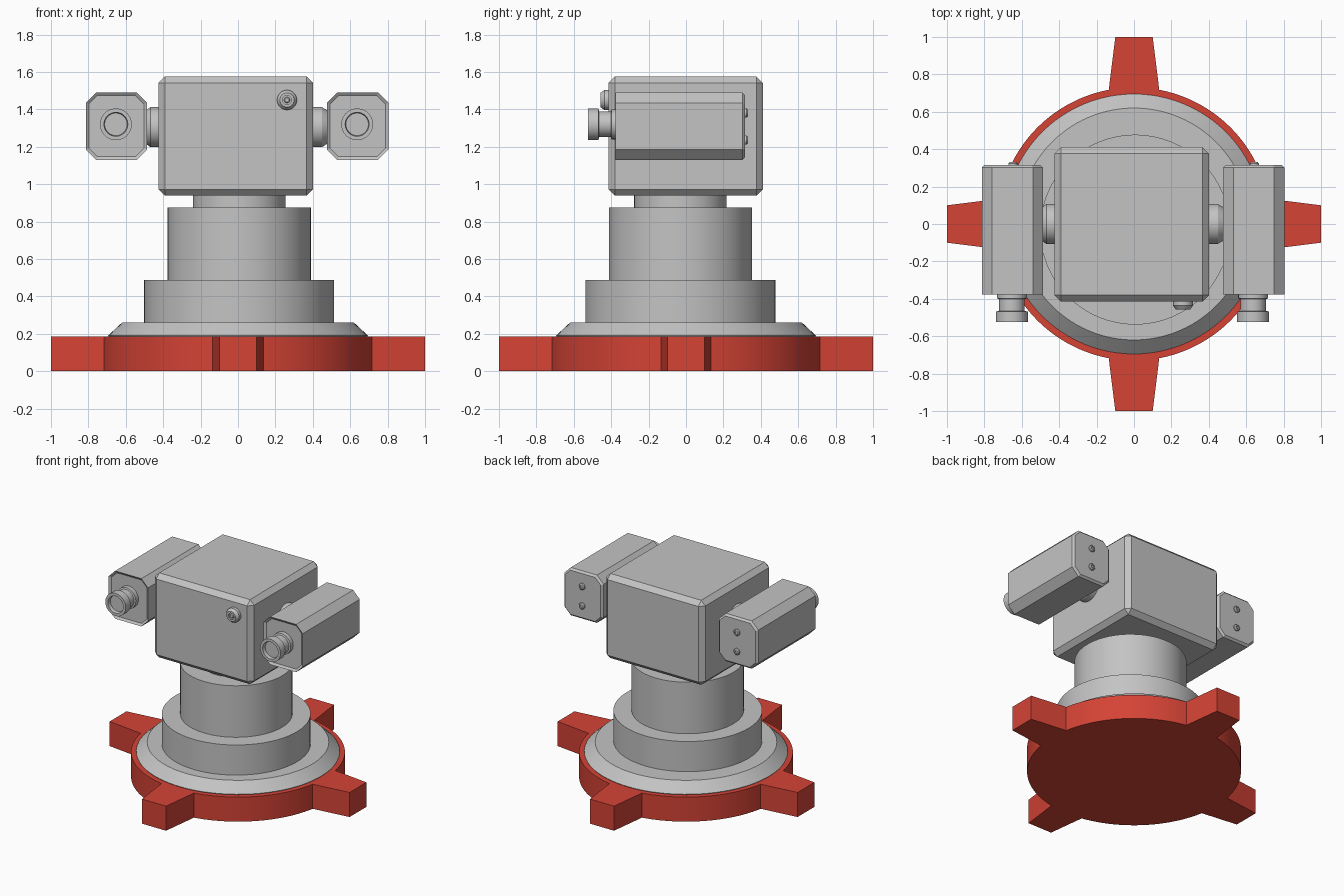
import bpy, bmesh, math
from mathutils import Matrix, Vector

if "Cube" in bpy.data.objects:
    bpy.data.objects.remove(bpy.data.objects["Cube"])


def material(name, rgb):
    m = bpy.data.materials.new(name)
    m.diffuse_color = (*rgb, 1)
    m.use_nodes = True
    m.node_tree.nodes["Principled BSDF"].inputs["Base Color"].default_value = m.diffuse_color
    return m


GREY = material("light_grey", (0.55, 0.55, 0.55))
RED = material("signal_red", (0.66, 0.056, 0.036))


def finish(name, bm, mat, smooth=True):
    bmesh.ops.recalc_face_normals(bm, faces=bm.faces)
    me = bpy.data.meshes.new(name)
    bm.to_mesh(me)
    bm.free()
    me.materials.append(mat)
    ob = bpy.data.objects.new(name, me)
    bpy.context.collection.objects.link(ob)
    if smooth:
        bpy.ops.object.select_all(action='DESELECT')
        bpy.context.view_layer.objects.active = ob
        ob.select_set(True)
        bpy.ops.object.shade_smooth_by_angle(angle=math.radians(30))
    return ob


def lathe(name, profile, centre, axis='Z', mat=GREY, n=64):
    """Stack of rings (radius, distance along axis), capped at both ends."""
    bm = bmesh.new()
    turn = Vector((0, 0, 1)).rotation_difference(
        {'Z': Vector((0, 0, 1)), 'Y': Vector((0, 1, 0)), 'X': Vector((1, 0, 0))}[axis])
    rings = []
    for r, d in profile:
        rings.append([bm.verts.new(turn @ Vector((r * math.cos(2 * math.pi * i / n),
                      r * math.sin(2 * math.pi * i / n), d)) + Vector(centre)) for i in range(n)])
    for a, b in zip(rings, rings[1:]):
        for i in range(n):
            j = (i + 1) % n
            bm.faces.new((a[i], a[j], b[j], b[i]))
    bm.faces.new(rings[0])
    bm.faces.new(rings[-1])
    return finish(name, bm, mat)


def prism(bm, outline, vec):
    """Extrude a closed outline along vec; returns the two end faces."""
    start = bm.faces.new([bm.verts.new(p) for p in outline])
    res = bmesh.ops.extrude_face_region(bm, geom=[start], use_keep_orig=True)
    bmesh.ops.translate(bm, verts=[g for g in res["geom"] if isinstance(g, bmesh.types.BMVert)], vec=vec)
    end = [g for g in res["geom"] if isinstance(g, bmesh.types.BMFace)][0]
    return start, end


# Red base: disc with four tapered lugs
R = 0.73
a0 = math.asin(0.135 / R)
outline = []
for k in range(4):
    q = Matrix.Rotation(k * math.pi / 2, 3, 'Z')
    pts = [(1, -0.10, 0), (1, 0.10, 0)]
    for i in range(25):
        a = a0 + (math.pi / 2 - 2 * a0) * i / 24
        pts.append((R * math.cos(a), R * math.sin(a), 0))
    outline += [q @ Vector(p) for p in pts]
bm = bmesh.new()
prism(bm, outline, (0, 0, 0.185))
finish("base_plate", bm, RED)

# Grey pedestal
lathe("base_ring", [(0.69, 0.18), (0.695, 0.19), (0.62, 0.26)], (0, 0, 0), n=96)
lathe("lower_drum", [(0.508, 0.25), (0.508, 0.487)], (0.006, -0.03, 0))
lathe("upper_drum", [(0.383, 0.48), (0.383, 0.875)], (0.007, -0.03, 0))
lathe("neck", [(0.247, 0.87), (0.247, 0.96)], (0.007, -0.03, 0))

# Bevelled head box
bm = bmesh.new()
bmesh.ops.create_cube(bm, size=1, matrix=Matrix.Translation((-0.012, -0.002, 1.257))
                      @ Matrix.Diagonal((0.825, 0.825, 0.637, 1)))
bmesh.ops.bevel(bm, geom=bm.edges[:], offset=0.034, segments=1, affect='EDGES')
finish("head_box", bm, GREY, smooth=False)

# Stepped indicator on the front of the head
lathe("front_indicator", [(0.053, 0.02), (0.053, -0.022), (0.038, -0.042), (0.024, -0.042),
                          (0.024, -0.03), (0.016, -0.03), (0.012, -0.038)],
      (0.262, -0.415, 1.45), 'Y', n=32)

# Side pods, one on each side
for side, cx, s in (("left", -0.65, -1), ("right", 0.64, 1)):
    # Axle with rounded outer end
    lathe(side + "_axle", [(0.107, 0.36), (0.107, 0.448), (0.095, 0.468), (0.075, 0.50)]
          if s > 0 else [(0.107, -0.38), (0.107, -0.468), (0.095, -0.485), (0.075, -0.51)],
          (0, 0, 1.305), 'X', n=48)

    # Octagonal pod body
    w, h, c = 0.164, 0.18, 0.055
    octagon = [(w, h - c), (w - c, h), (c - w, h), (-w, h - c),
               (-w, c - h), (c - w, -h), (w - c, -h), (w, c - h)]
    bm = bmesh.new()
    front, back = prism(bm, [(cx + x, -0.378, 1.31 + z) for x, z in octagon], (0, 0.693, 0))
    bmesh.ops.bevel(bm, geom=list(back.edges), offset=0.014, segments=1, affect='EDGES')
    face = min(bm.faces, key=lambda f: f.calc_center_median().y)
    bmesh.ops.recalc_face_normals(bm, faces=bm.faces)
    bmesh.ops.inset_region(bm, faces=[face], thickness=0.018, depth=-0.012)
    finish(side + "_pod", bm, GREY, smooth=False)

    # Stepped barrel with hollow muzzle
    lathe(side + "_barrel", [(0.08, -0.34), (0.08, -0.398), (0.068, -0.402), (0.068, -0.465),
                             (0.085, -0.468), (0.085, -0.525), (0.064, -0.525), (0.060, -0.50)],
          (cx - 0.003, 0, 1.32), 'Y', n=48)

    # Two bolts on the back
    for i, z in enumerate((1.235, 1.38)):
        lathe(f"{side}_bolt_{i + 1}", [(0.024, 0.30), (0.024, 0.324), (0.018, 0.331), (0.01, 0.331),
                                       (0.009, 0.324)], (cx + 0.003, 0, z), 'Y', n=24)
